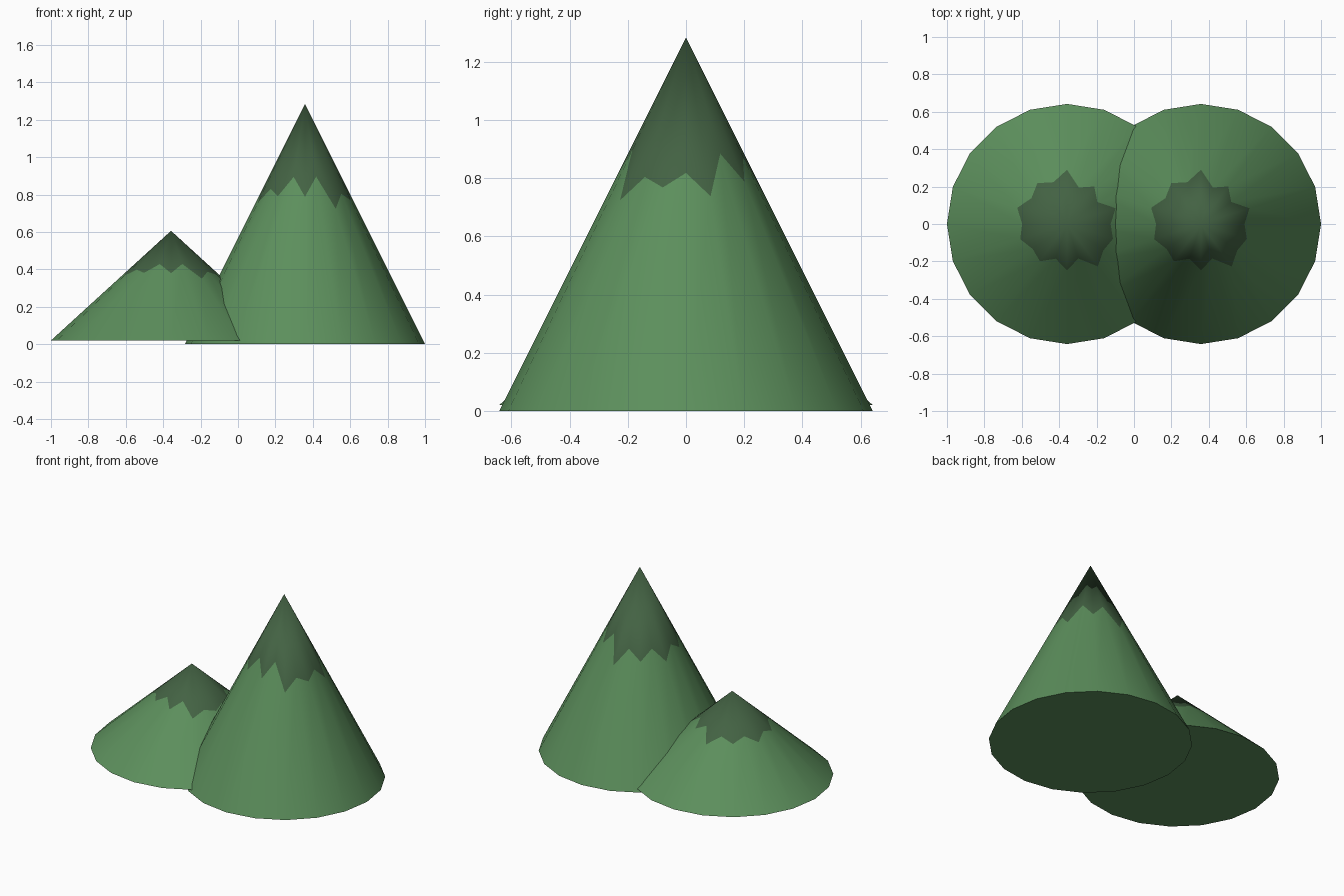
import bpy, bmesh, math

if "Cube" in bpy.data.objects:
    bpy.data.objects.remove(bpy.data.objects["Cube"])

R, SIDES = 0.642, 20


def material(name, color):
    m = bpy.data.materials.new(name)
    m.diffuse_color = (*color, 1)
    m.use_nodes = True
    m.node_tree.nodes["Principled BSDF"].inputs["Base Color"].default_value = m.diffuse_color
    return m


grass = material("grass", (0.107, 0.274, 0.107))
forest = material("dark_forest", (0.056, 0.122, 0.056))

# radius of the jagged cap edge at every 18 degrees, starting at +x
CAP = [0.233, 0.273, 0.20, 0.248, 0.205, 0.29, 0.235, 0.27, 0.235, 0.28,
       0.24, 0.263, 0.227, 0.246, 0.195, 0.248, 0.194, 0.28, 0.24, 0.258]


def hill(name, x, z0, height):
    bm = bmesh.new()

    def ring(radii):
        return [bm.verts.new((r * math.cos(math.tau * i / SIDES),
                              r * math.sin(math.tau * i / SIDES),
                              height * (1 - r / R))) for i, r in enumerate(radii)]

    base, cap = ring([R] * SIDES), ring(CAP)
    apex = bm.verts.new((0, 0, height))
    for i in range(SIDES):
        j = (i + 1) % SIDES
        bm.faces.new((base[i], base[j], cap[j], cap[i]))              # slope
        bm.faces.new((cap[i], cap[j], apex)).material_index = 1       # dark cap
    bm.faces.new(base[::-1])                                          # underside
    me = bpy.data.meshes.new(name)
    bm.to_mesh(me)
    bm.free()
    me.materials.append(grass)
    me.materials.append(forest)
    ob = bpy.data.objects.new(name, me)
    ob.location = (x, 0, z0)
    bpy.context.collection.objects.link(ob)
    bpy.ops.object.select_all(action='DESELECT')
    ob.select_set(True)
    bpy.context.view_layer.objects.active = ob
    bpy.ops.object.shade_smooth_by_angle(angle=math.radians(30))


# tall hill and low hill, overlapping
hill("tall_hill", 0.358, 0.0, 1.284)
hill("low_hill", -0.358, 0.02, 0.586)
